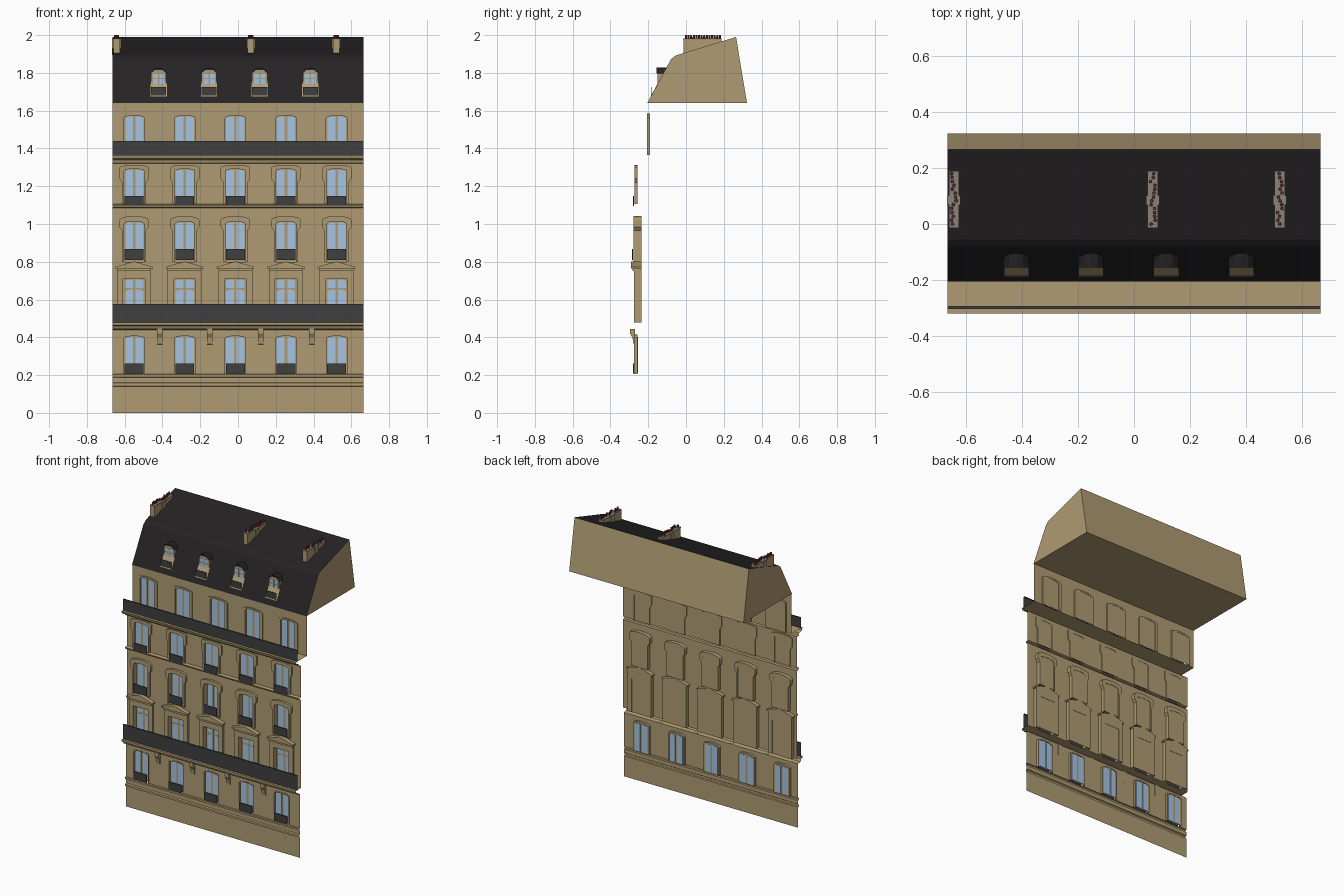
import bpy, bmesh, math, random

if "Cube" in bpy.data.objects:
    bpy.data.objects.remove(bpy.data.objects["Cube"])

random.seed(4)
X = 0.665                                     # half width of the facade
COLS = [-0.55 + 0.268 * i for i in range(5)]  # window axes


def material(name, rgb):
    m = bpy.data.materials.new(name)
    m.diffuse_color = (*rgb, 1)
    m.use_nodes = True
    m.node_tree.nodes["Principled BSDF"].inputs["Base Color"].default_value = m.diffuse_color
    return m


STONE = material("stone", (0.43, 0.33, 0.17))
SLATE = material("slate", (0.018, 0.016, 0.017))
IRON = material("iron", (0.05, 0.05, 0.052))
GLASS = material("glass", (0.38, 0.56, 0.76))
CLAY = material("clay", (0.22, 0.035, 0.035))
CAP = material("cap", (0.25, 0.23, 0.19))


def finish(bm, name, mat, solid=False):
    if solid:
        bmesh.ops.recalc_face_normals(bm, faces=bm.faces)
    me = bpy.data.meshes.new(name)
    bm.to_mesh(me)
    bm.free()
    me.materials.append(mat)
    ob = bpy.data.objects.new(name, me)
    bpy.context.collection.objects.link(ob)
    return ob


def poly(bm, pts, y):
    """Flat front-facing face from (x, z) points."""
    return bm.faces.new([bm.verts.new((x, y, z)) for x, z in pts])


def prism(bm, pts, y0, y1):
    """(x, z) outline extruded from y0 to y1."""
    a = [bm.verts.new((x, y0, z)) for x, z in pts]
    b = [bm.verts.new((x, y1, z)) for x, z in pts]
    bm.faces.new(a)
    bm.faces.new(b[::-1])
    for i in range(len(a)):
        j = (i + 1) % len(a)
        bm.faces.new((a[i], b[i], b[j], a[j]))


def side_prism(bm, pts, x0, x1):
    """(y, z) outline extruded along x."""
    n = len(bm.verts)
    prism(bm, [(y, z) for y, z in pts], x0, x1)
    bm.verts.ensure_lookup_table()
    for v in bm.verts[n:]:
        v.co.x, v.co.y = v.co.y, v.co.x


def rect(x0, x1, z0, z1):
    return [(x0, z0), (x1, z0), (x1, z1), (x0, z1)]


def strip(name, profile, mat):
    """Open (y, z) profile swept over the full width."""
    bm = bmesh.new()
    rows = [[bm.verts.new((s * X, y, z)) for s in (-1, 1)] for y, z in profile]
    for a, b in zip(rows, rows[1:]):
        bm.faces.new((a[0], a[1], b[1], b[0]))
    return finish(bm, name, mat)


def arch(x, w, zs, rise, n=8):
    """Shallow arch, left to right."""
    return [(x - w * math.cos(math.pi * i / n),
             zs + rise * math.sin(math.pi * i / n)) for i in range(n + 1)]


def storey(name, z0, z1, wall, front, back, hole, outer, rise, panes, rail=None, rear=False):
    """One floor: wall sheet with openings, surrounds, windows and small railings."""
    w, zs, hr = hole
    walls, trims, frames, glass, rails = [bmesh.new() for _ in range(5)]
    edges = [-X] + [(a + b) / 2 for a, b in zip(COLS, COLS[1:])] + [X]
    for i, x in enumerate(COLS):
        inner = [(x - w, z0)] + arch(x, w, zs, hr) + [(x + w, z0)]
        poly(walls, [(edges[i], z0)] + inner
             + [(edges[i + 1], z0), (edges[i + 1], z1), (edges[i], z1)], wall)
        wo, zo = outer[-1]
        out = ([(x + d, z) for d, z in outer[:-1]] + arch(x, wo, zo, rise)[::-1]
               + [(x - d, z) for d, z in outer[-2::-1]])
        prism(trims, inner + out, front, back)
        poly(frames, inner[::-1], back - 0.002).normal_flip()
        for za, zb in panes:
            for s in (-1, 1):
                p = [(x + s * 0.007, za), (x + s * 0.049, za),
                     (x + s * 0.049, zb - 0.007), (x + s * 0.03, zb), (x + s * 0.007, zb)]
                prism(glass, p, back - 0.004, back + (0.001 if rear else -0.003))
        if rail:
            prism(rails, rect(x - 0.05, x + 0.05, *rail), front - 0.007, front - 0.002)
    finish(walls, name + "_wall", STONE)
    finish(trims, name + "_surrounds", STONE, True)
    finish(frames, name + "_window_frames", STONE)
    finish(glass, name + "_glass", GLASS, True)
    if rail:
        finish(rails, name + "_railings", IRON, True)
    else:
        rails.free()


# Floors from the ground up
storey("first", 0.205, 0.44, -0.272, -0.274, -0.256, (0.054, 0.395, 0.012),
       [(0.06, 0.205), (0.06, 0.4)], 0.015, [(0.21, 0.402)], (0.208, 0.262), True)
storey("second", 0.478, 0.80, -0.262, -0.276, -0.236, (0.058, 0.71, 0.0),
       [(0.09, 0.478), (0.09, 0.75)], 0.0, [(0.49, 0.652), (0.662, 0.706)])
storey("third", 0.80, 1.085, -0.262, -0.278, -0.236, (0.053, 1.0, 0.014),
       [(0.064, 0.80), (0.064, 0.965), (0.078, 0.985), (0.078, 1.02)], 0.023,
       [(0.82, 1.008)], (0.81, 0.868))
storey("fourth", 1.105, 1.32, -0.262, -0.273, -0.256, (0.053, 1.28, 0.012),
       [(0.064, 1.105), (0.064, 1.22), (0.078, 1.24), (0.078, 1.298)], 0.015,
       [(1.11, 1.287)], (1.095, 1.147))
storey("fifth", 1.365, 1.64, -0.2, -0.206, -0.19, (0.055, 1.56, 0.014),
       [(0.076, 1.365), (0.076, 1.565)], 0.02, [(1.37, 1.57)])

# Plinth, mouldings and balcony slabs
strip("plinth", [(-.272, 0), (-.272, .14), (-.28, .143), (-.28, .157), (-.272, .162),
                 (-.272, .188), (-.28, .191), (-.28, .203), (-.272, .205)], STONE)
strip("lower_balcony_slab", [(-.272, .44), (-.298, .445), (-.305, .46), (-.318, .464),
                             (-.318, .478), (-.262, .478)], STONE)
strip("string_course", [(-.262, 1.085), (-.276, 1.088), (-.281, 1.1), (-.262, 1.105)], STONE)
strip("upper_balcony_slab", [(-.262, 1.32), (-.28, 1.323), (-.284, 1.338), (-.314, 1.346),
                             (-.32, 1.365), (-.2, 1.365)], STONE)
strip("lower_balcony_railing", [(-.303, .478), (-.303, .577), (-.293, .577)], IRON)
strip("upper_balcony_railing", [(-.303, 1.365), (-.303, 1.44), (-.293, 1.44)], IRON)

# Pediments over the second floor windows
bm = bmesh.new()
for x in COLS:
    prism(bm, rect(x - .09, x + .09, .75, .764), -.284, -.236)
    prism(bm, [(x - .1, .764), (x + .1, .764), (x + .1, .773), (x, .802), (x - .1, .773)],
          -.292, -.236)
finish(bm, "pediments", STONE, True)

# Brackets under the lower balcony
bm = bmesh.new()
for x in (-.415, -.15, .12, .39):
    side_prism(bm, [(-.27, .36), (-.278, .365), (-.284, .4), (-.296, .42), (-.296, .443),
                    (-.27, .443)], x - .014, x + .014)
finish(bm, "balcony_brackets", STONE, True)

# Mansard roof
slope = [(-.205, 1.64), (-.08, 1.872), (-.055, 1.892), (.265, 1.99)]
strip("mansard_slates", slope, SLATE)
strip("attic_back_and_base", [(.265, 1.99), (.323, 1.64), (-.205, 1.64)], STONE)
bm = bmesh.new()
for s in (-1, 1):
    f = bm.faces.new([bm.verts.new((s * X, y, z)) for y, z in [(.323, 1.64)] + slope[::-1]])
    f.normal_update()
    if f.normal.x * s < 0:
        f.normal_flip()
finish(bm, "gable_ends", STONE)

# Dormers
body, hood, pane, rail = [bmesh.new() for _ in range(4)]
for x in (-.42, -.153, .115, .383):
    prism(body, [(x - .04, 1.73), (x + .04, 1.73), (x + .04, 1.8), (x + .022, 1.818),
                 (x - .022, 1.818), (x - .04, 1.8)], -.15, -.1)
    side_prism(body, [(-.187, 1.675), (-.15, 1.744), (-.14, 1.74), (-.178, 1.675)],
               x - .043, x + .043)
    prism(hood, [(x - .045, 1.798), (x - .04, 1.798), (x - .02, 1.816), (x + .02, 1.816),
                 (x + .04, 1.798), (x + .045, 1.798), (x + .024, 1.821), (x, 1.828),
                 (x - .024, 1.821)], -.156, -.1)
    for s in (-1, 1):
        for za, zb in ((1.735, 1.767), (1.772, 1.797)):
            prism(pane, rect(*sorted((x + s * .004, x + s * .03)), za, zb), -.152, -.15)
    prism(rail, rect(x - .04, x + .04, 1.68, 1.725), -.186, -.183)
finish(body, "dormer_bodies", STONE, True)
finish(hood, "dormer_hoods", SLATE, True)
finish(pane, "dormer_glass", GLASS, True)
finish(rail, "dormer_railings", IRON, True)

# Chimney stacks with clay pots
stack, cap, pots = bmesh.new(), bmesh.new(), bmesh.new()
for x in (-.643, .067, .52):
    for w, y0, y1 in ((.017, -.014, .188), (.023, .068, .1)):
        prism(stack, rect(x - w, x + w, 1.895, 1.976), y0, y1)
        prism(cap, rect(x - w - .001, x + w + .001, 1.976, 1.982), y0 - .001, y1 + .001)
    for i in range(14):
        r = bmesh.ops.create_cone(pots, cap_ends=True, segments=8, radius1=.006,
                                  radius2=.005, depth=.018)
        bmesh.ops.translate(pots, verts=r["verts"], vec=(
            x + random.uniform(-.01, .01), i * .0138, 1.991))
finish(stack, "chimney_stacks", STONE, True)
finish(cap, "chimney_caps", CAP, True)
finish(pots, "chimney_pots", CLAY, True)
